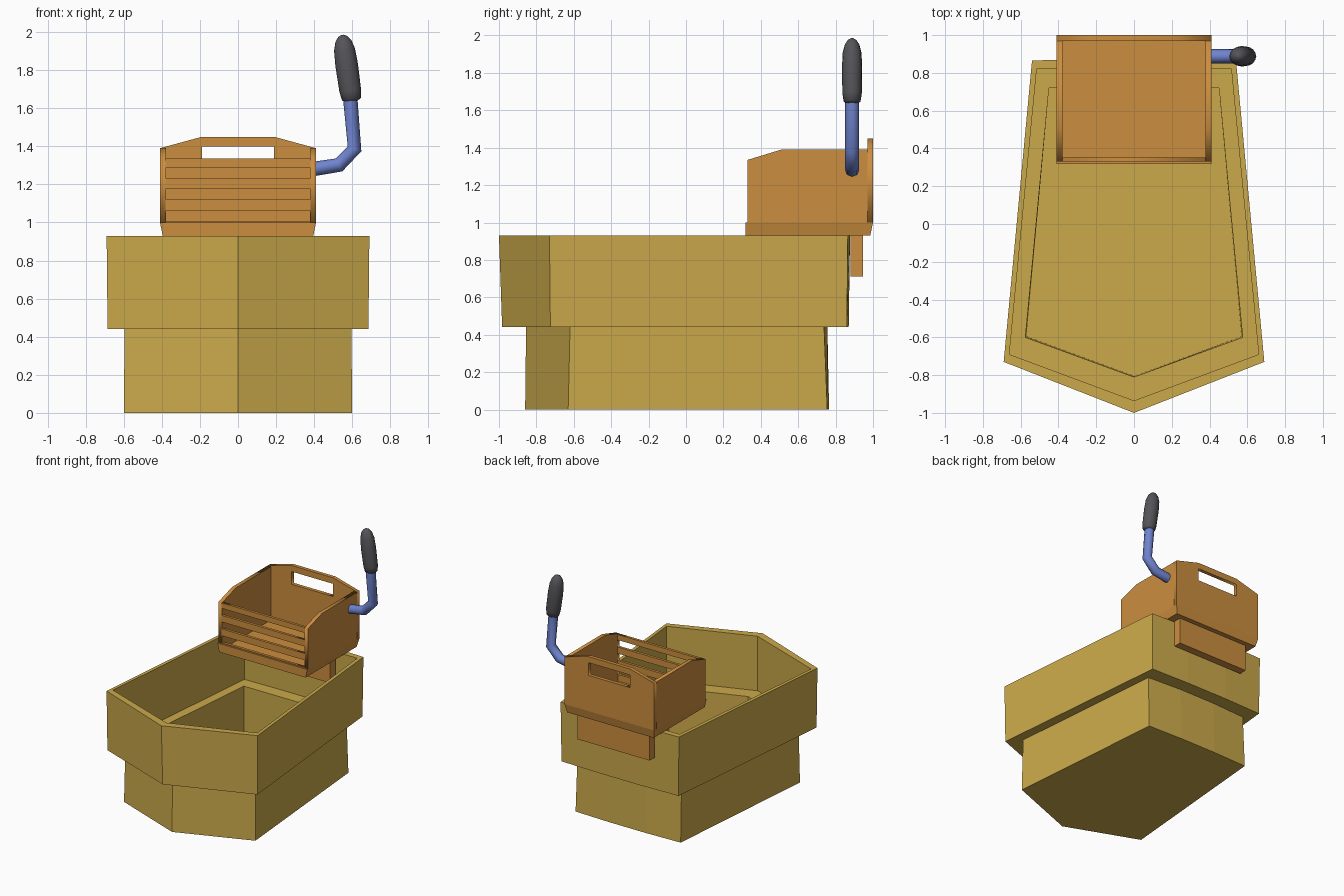
import bpy, bmesh
from math import radians, cos, sin, pi

if "Cube" in bpy.data.objects:
    bpy.data.objects.remove(bpy.data.objects["Cube"])


def material(name, rgb):
    m = bpy.data.materials.new(name)
    m.diffuse_color = (*rgb, 1)
    m.use_nodes = True
    m.node_tree.nodes["Principled BSDF"].inputs["Base Color"].default_value = m.diffuse_color
    return m


TAN = material("tan", (0.60, 0.40, 0.07))
ORANGE = material("orange", (0.60, 0.27, 0.05))
BLUE = material("blue", (0.16, 0.23, 0.62))
DARK = material("dark_grey", (0.09, 0.09, 0.10))


def loft(name, rings, mat):
    """Skin a list of equal-length vertex rings and cap both ends."""
    bm = bmesh.new()
    vs = [[bm.verts.new(p) for p in r] for r in rings]
    n = len(rings[0])
    for a, b in zip(vs, vs[1:]):
        for i in range(n):
            j = (i + 1) % n
            bm.faces.new((a[i], a[j], b[j], b[i]))
    bm.faces.new(vs[0][::-1])
    bm.faces.new(vs[-1])
    bmesh.ops.recalc_face_normals(bm, faces=bm.faces)
    me = bpy.data.meshes.new(name)
    bm.to_mesh(me)
    bm.free()
    ob = bpy.data.objects.new(name, me)
    bpy.context.collection.objects.link(ob)
    me.materials.append(mat)
    return ob


def to_mesh(ob, mat):
    bpy.ops.object.select_all(action='DESELECT')
    ob.select_set(True)
    bpy.context.view_layer.objects.active = ob
    bpy.ops.object.convert(target='MESH')
    ob = bpy.context.object
    ob.data.materials.clear()
    ob.data.materials.append(mat)
    return ob


def panel(name, loops, loc, thickness, turn=0):
    """Upright board from an outline plus hole loops."""
    cu = bpy.data.curves.new(name, 'CURVE')
    cu.dimensions = '2D'
    cu.fill_mode = 'BOTH'
    cu.extrude = thickness / 2
    for pts in loops:
        s = cu.splines.new('POLY')
        s.points.add(len(pts) - 1)
        for p, (x, y) in zip(s.points, pts):
            p.co = (x, y, 0, 1)
        s.use_cyclic_u = True
    ob = bpy.data.objects.new(name, cu)
    bpy.context.collection.objects.link(ob)
    ob.location = loc
    ob.rotation_euler = (radians(90), 0, radians(turn))
    return to_mesh(ob, ORANGE)


def rect(x, z0, z1):
    return [(-x, z0), (x, z0), (x, z1), (-x, z1)]


def box(name, x, y0, y1, z0, z1, mat):
    return loft(name, [[(-x, y0, z), (x, y0, z), (x, y1, z), (-x, y1, z)]
                       for z in (z0, z1)], mat)


# Stepped tub: pointed front, slightly bowed back
def hull(xf, yf, apex, xb, yb, bow, z):
    return [(0, apex, z), (xf, yf, z), (xb, yb, z), (xb * .35, yb + bow, z),
            (-xb * .35, yb + bow, z), (-xb, yb, z), (-xf, yf, z)]


loft("planter_tub", [
    hull(.60, -.63, -.86, .48, .755, .01, 0),
    hull(.595, -.62, -.855, .475, .738, .018, .44),
    hull(.685, -.725, -.983, .535, .86, .01, .44),
    hull(.69, -.73, -1.0, .54, .865, .012, .93),
    hull(.66, -.69, -.935, .515, .82, .005, .93),
    hull(.66, -.69, -.935, .515, .82, .005, .48),
    hull(.575, -.60, -.81, .45, .72, 0, .48),
    hull(.57, -.595, -.805, .45, .72, 0, .03),
], TAN)


# Crate tray with tapered bottom edge
def tray(x, y0, y1, z):
    return [(-x, y0, z), (x, y0, z), (x, y1, z), (-x, y1, z)]


loft("crate_base", [tray(.395, .318, .985, .93), tray(.41, .318, 1.0, 1.0),
                    tray(.378, .35, .97, 1.0), tray(.378, .35, .97, .95)], ORANGE)

# Crate front with three slots, back with hand hole, two sides
panel("crate_front", [rect(.38, 1.0, 1.335)] +
      [rect(.378, z, z + .058) for z in (1.006, 1.12, 1.232)], (0, .341, 0), .022)
panel("crate_back", [[(-.41, 1.0), (.41, 1.0), (.41, 1.39), (.19, 1.45),
                      (-.19, 1.45), (-.41, 1.39)], rect(.19, 1.295, 1.40)],
      (0, .985, 0), .03)
for s, side in ((-1, "left"), (1, "right")):
    panel("crate_side_" + side, [[(.33, 1.0), (.97, 1.0), (.97, 1.39),
                                  (.51, 1.39), (.33, 1.335)]],
          (s * .394, 0, 0), .032, 90)

# Hook legs straddling the tub's back wall
box("hook_outer", .33, .88, .945, .71, .94, ORANGE)
box("hook_inner", .33, .73, .80, .71, .94, ORANGE)

# Bent crank rod
cu = bpy.data.curves.new("crank_rod", 'CURVE')
cu.dimensions = '3D'
cu.bevel_depth = .038
cu.bevel_resolution = 2
cu.use_fill_caps = True
path = [(.39, 1.28), (.53, 1.302), (.612, 1.387), (.587, 1.68)]
sp = cu.splines.new('POLY')
sp.points.add(len(path) - 1)
for p, (x, z) in zip(sp.points, path):
    p.co = (x, .888, z, 1)
rod = bpy.data.objects.new("crank_rod", cu)
bpy.context.collection.objects.link(rod)
rod = to_mesh(rod, BLUE)

# Rounded grip
profile = [(-.175, .03), (-.165, .045), (-.12, .052), (.02, .054), (.10, .050),
           (.145, .038), (.168, .022), (.177, .006)]
grip = loft("crank_grip", [[(1.1 * r * cos(i * pi / 8), r * sin(i * pi / 8), z)
                            for i in range(16)] for z, r in profile], DARK)
grip.location = (.573, .888, 1.81)
grip.rotation_euler = (0, radians(-8), 0)

for ob in (rod, grip):
    bpy.ops.object.select_all(action='DESELECT')
    ob.select_set(True)
    bpy.context.view_layer.objects.active = ob
    bpy.ops.object.shade_smooth_by_angle(angle=radians(50))
